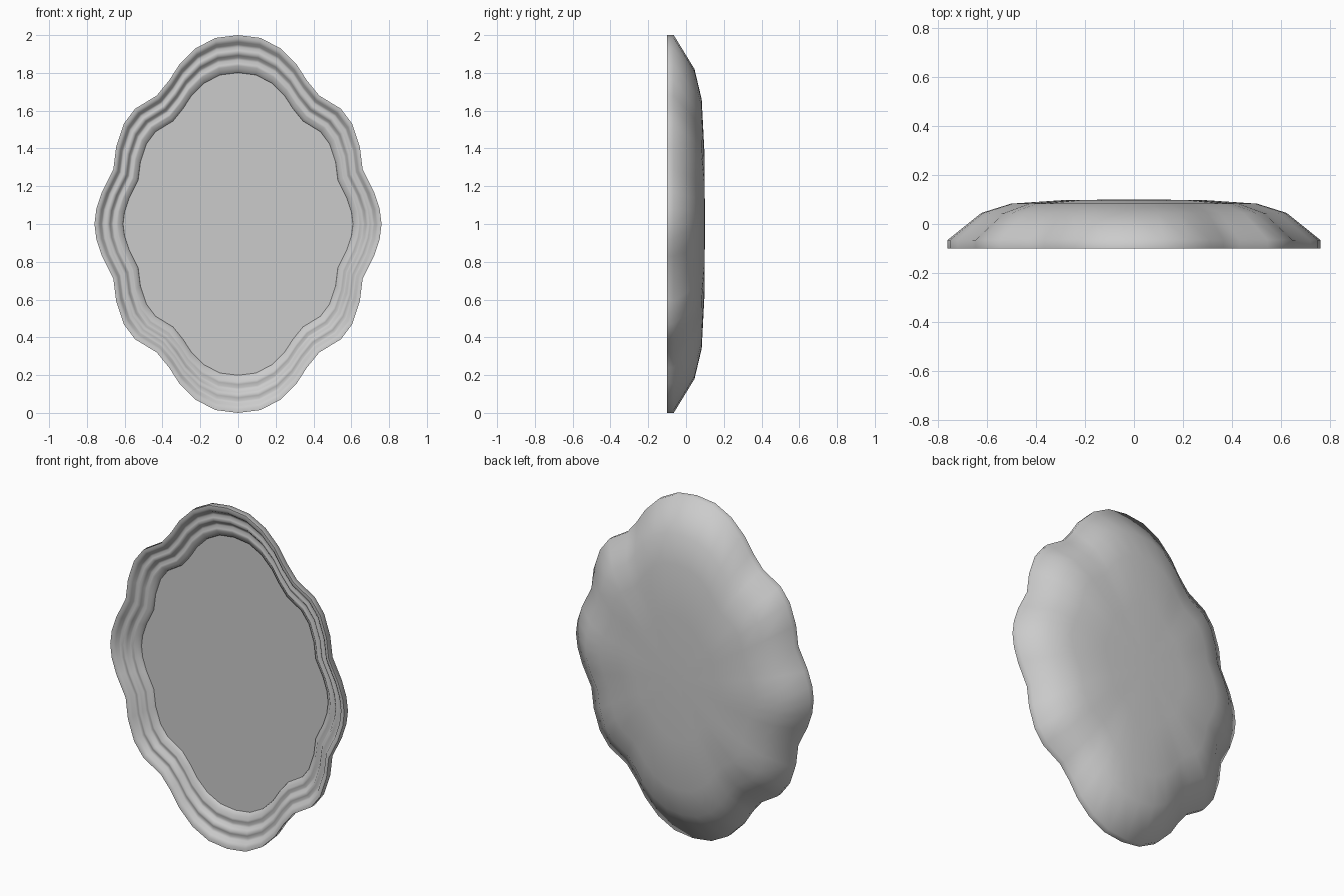
import bpy

if "Cube" in bpy.data.objects:
    bpy.data.objects.remove(bpy.data.objects["Cube"])

# Scalloped outline, one quarter from top to right side, relative to the centre
quarter = [(0, 1.0), (.12, .985), (.225, .93), (.31, .845), (.365, .76), (.43, .68),
           (.545, .61), (.605, .53), (.645, .41), (.66, .29), (.72, .17), (.75, .08), (.76, 0)]
right = quarter + [(x, -z) for x, z in quarter[-2::-1]]
outline = right + [(-x, z) for x, z in right[-2:0:-1]]
n = len(outline)


def ring(scale, y):
    return [(x * scale, y, 1 + z * scale) for x, z in outline]


def make(name, verts, faces):
    me = bpy.data.meshes.new(name)
    me.from_pydata(verts, [], faces)
    ob = bpy.data.objects.new(name, me)
    bpy.context.collection.objects.link(ob)
    bpy.context.view_layer.objects.active = ob
    ob.select_set(True)
    bpy.ops.object.shade_smooth_by_angle(angle=1.1)
    ob.select_set(False)


# Frame section: (outline scale, y), from domed back over the rim, down the
# rippled steps to the inner lip
section = [(.37, .098), (.66, .083), (.82, .045), (1, -.065), (1, -.1),
           (.98, -.1), (.963, -.09), (.95, -.073), (.937, -.067), (.92, -.073), (.905, -.074),
           (.892, -.063), (.88, -.05), (.868, -.046), (.85, -.053), (.837, -.053),
           (.822, -.042), (.805, -.038), (.80, -.024)]
verts = [v for s, y in section for v in ring(s, y)]
faces = [(r * n + i, r * n + (i + 1) % n, (r + 1) * n + (i + 1) % n, (r + 1) * n + i)
         for r in range(len(section) - 1) for i in range(n)]
verts.append((0, .1, 1))
faces += [((i + 1) % n, i, len(verts) - 1) for i in range(n)]
make("mirror_frame", verts, faces)

# Flat glass panel facing the front
glass = ring(.801, -.026) + [(0, -.026, 1)]
make("mirror_glass", glass, [((i + 1) % n, n, i) for i in range(n)])
